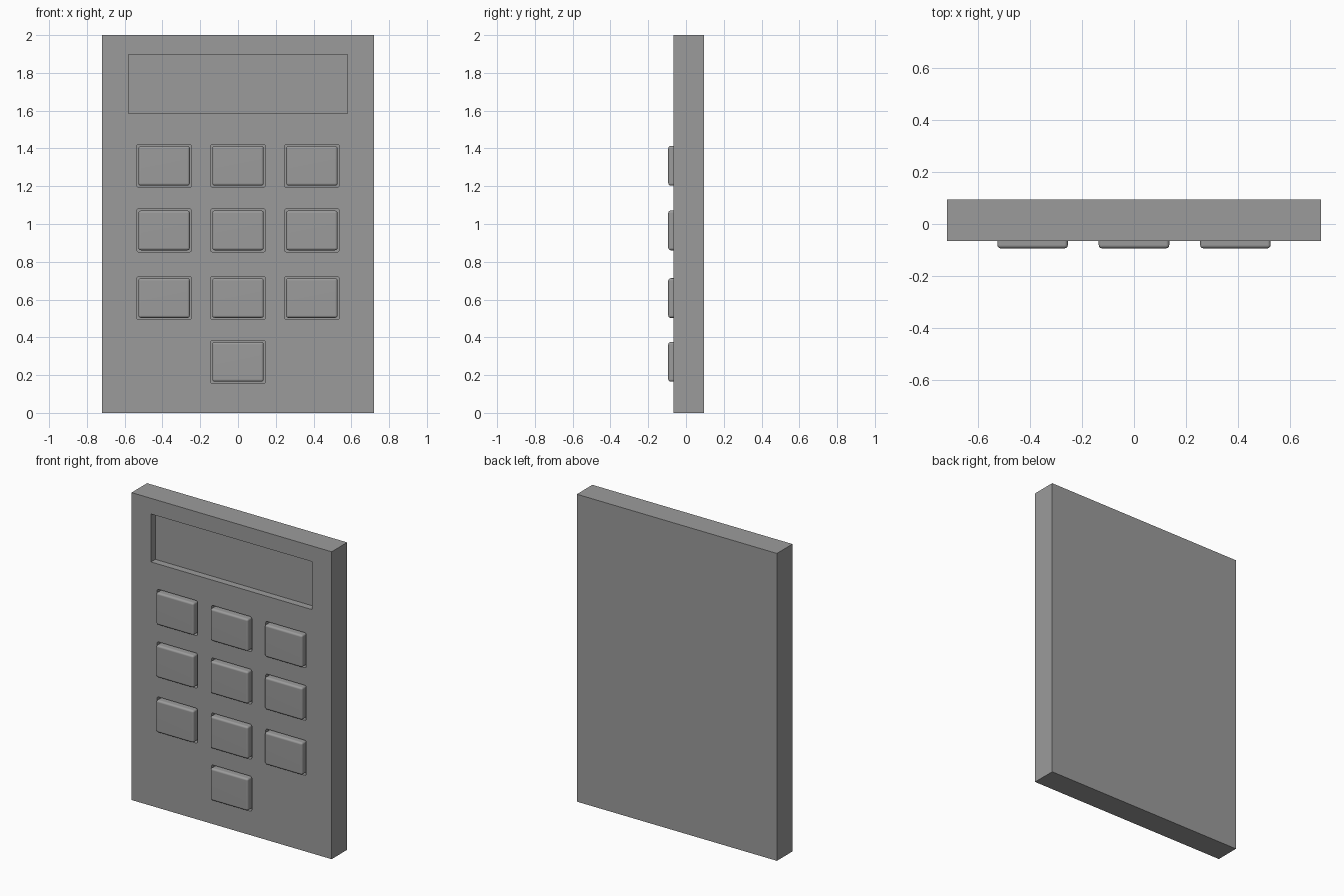
import bpy, bmesh

if "Cube" in bpy.data.objects:
    bpy.data.objects.remove(bpy.data.objects["Cube"])

FRONT, BACK = -0.066, 0.094
POCKET_DEPTH = 0.03
KEYS = [(x, z) for z in (1.308, 0.966, 0.608) for x in (-0.391, 0, 0.391)] + [(0, 0.27)]

# Dark grey plastic
plastic = bpy.data.materials.new("dark_plastic")
plastic.diffuse_color = (0.33, 0.33, 0.33, 1)
plastic.use_nodes = True
plastic.node_tree.nodes["Principled BSDF"].inputs["Base Color"].default_value = plastic.diffuse_color


def box(name, x, z, hx, hz, y0, y1):
    bm = bmesh.new()
    bmesh.ops.create_cube(bm, size=1)
    for v in bm.verts:
        v.co = (x + v.co.x * 2 * hx, (y0 + y1) / 2 + v.co.y * (y1 - y0), z + v.co.z * 2 * hz)
    me = bpy.data.meshes.new(name)
    me.materials.append(plastic)
    ob = bpy.data.objects.new(name, me)
    bpy.context.collection.objects.link(ob)
    return ob, bm


def bevel(bm, edges, width, segments):
    bmesh.ops.bevel(bm, geom=edges, offset=width, segments=segments, profile=0.5, affect='EDGES')


def finish(ob, bm):
    bm.to_mesh(ob.data)
    bm.free()
    return ob


def along_y(e):
    return abs(e.verts[0].co.y - e.verts[1].co.y) > 1e-4


def cut(target, cutter):
    bpy.context.view_layer.objects.active = target
    m = target.modifiers.new("cut", 'BOOLEAN')
    m.operation, m.solver, m.object = 'DIFFERENCE', 'EXACT', cutter
    bpy.ops.object.modifier_apply(modifier=m.name)
    bpy.data.objects.remove(cutter)


# Case slab
case = finish(*box("case", 0, 1, 0.72, 1, FRONT, BACK))

# Recessed display window
cut(case, finish(*box("display_cutter", 0, 1.742, 0.58, 0.156, FRONT - 0.1, FRONT + 0.045)))

for i, (x, z) in enumerate(KEYS):
    # Rounded pocket around the key
    ob, bm = box("pocket_cutter", x, z, 0.146, 0.114, FRONT - 0.1, FRONT + POCKET_DEPTH)
    bevel(bm, [e for e in bm.edges if along_y(e)], 0.012, 3)
    cut(case, finish(ob, bm))

    # Key with softened front edges, seated on the pocket floor
    ob, bm = box(f"key_{i + 1}", x, z, 0.136, 0.105, -0.094, FRONT + POCKET_DEPTH)
    back = max(v.co.y for v in bm.verts)
    bevel(bm, [e for e in bm.edges if along_y(e) or e.verts[0].co.y < back - 1e-4], 0.013, 3)
    finish(ob, bm)
    bpy.ops.object.select_all(action='DESELECT')
    ob.select_set(True)
    bpy.context.view_layer.objects.active = ob
    bpy.ops.object.shade_smooth_by_angle()
    # Keep the large key face flat while its rounded rim stays smooth
    normals = ob.modifiers.new("flat_face", 'WEIGHTED_NORMAL')
    normals.keep_sharp = True
